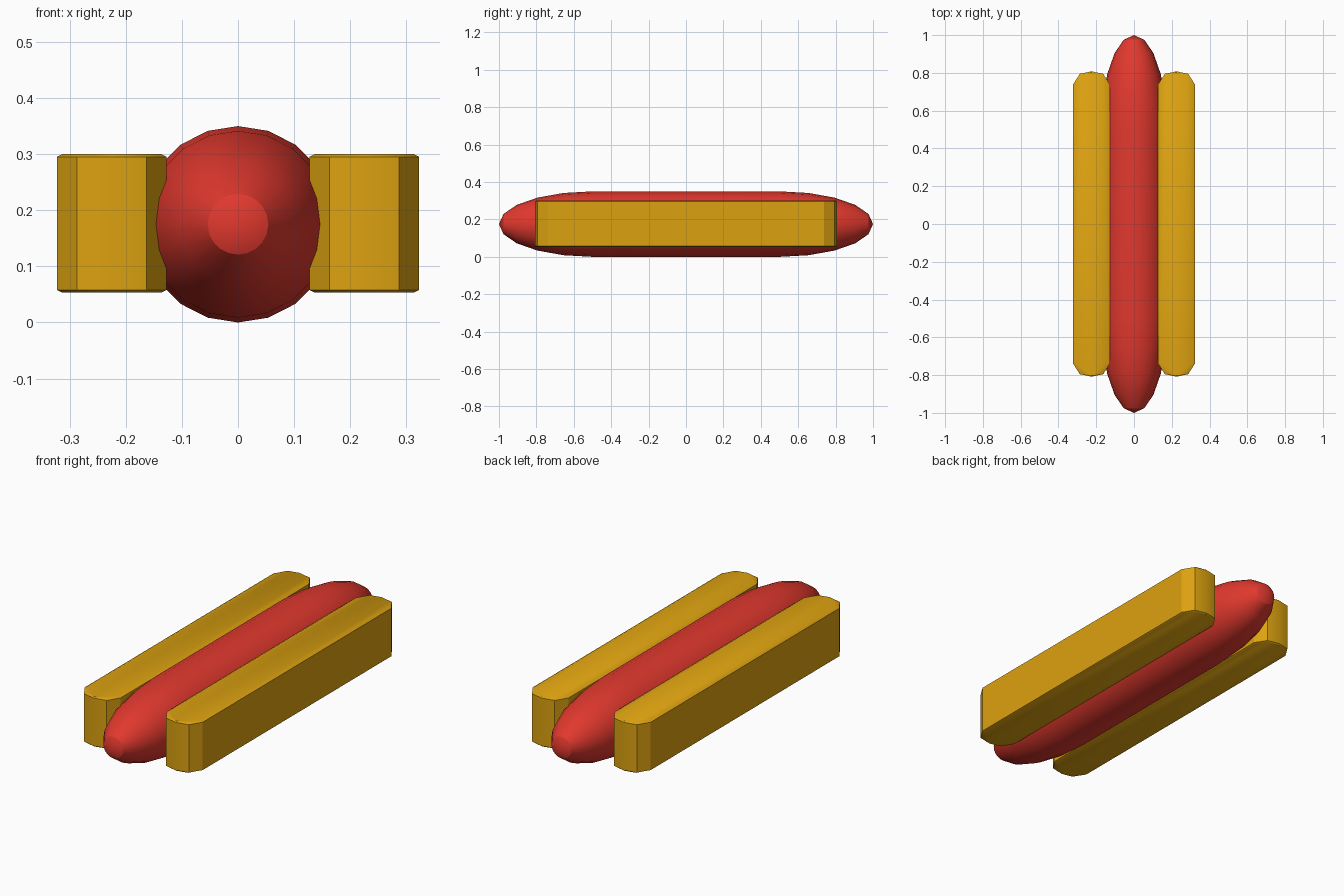
import bpy, bmesh, math

if "Cube" in bpy.data.objects:
    bpy.data.objects.remove(bpy.data.objects["Cube"])


def material(name, color):
    mat = bpy.data.materials.new(name)
    mat.diffuse_color = (*color, 1)
    mat.use_nodes = True
    mat.node_tree.nodes["Principled BSDF"].inputs["Base Color"].default_value = mat.diffuse_color
    return mat


def make_object(name, bm, mat):
    bmesh.ops.recalc_face_normals(bm, faces=bm.faces[:])
    mesh = bpy.data.meshes.new(name)
    bm.to_mesh(mesh)
    bm.free()
    mesh.materials.append(mat)
    obj = bpy.data.objects.new(name, mesh)
    bpy.context.collection.objects.link(obj)
    bpy.ops.object.select_all(action='DESELECT')
    obj.select_set(True)
    bpy.context.view_layer.objects.active = obj
    bpy.ops.object.shade_smooth_by_angle(angle=math.radians(30))
    return obj


def skin(bm, rings):
    # Bridge consecutive closed rings with quads
    for a, b in zip(rings, rings[1:]):
        n = len(a)
        for i in range(n):
            j = (i + 1) % n
            bm.faces.new((a[i], a[j], b[j], b[i]))


red = material("sausage_red", (0.75, 0.04, 0.027))
gold = material("bun_gold", (0.72, 0.36, 0.005))

# Sausage: straight middle with long elliptical ends
SIDES, RADIUS, CENTRE_Z = 20, 0.175, 0.175
angles = [math.radians(18 * k) for k in range(5)]
half = [(0.5 + 0.5 * math.sin(a), RADIUS * math.cos(a)) for a in angles]
profile = [(-y, r) for y, r in reversed(half)] + half
bm = bmesh.new()
rings = []
for y, r in profile:
    rings.append([bm.verts.new((r * math.sin(math.tau * k / SIDES), y,
                                CENTRE_Z + r * math.cos(math.tau * k / SIDES)))
                  for k in range(SIDES)])
skin(bm, rings)
for y, ring in ((-1, rings[0]), (1, rings[-1])):
    tip = bm.verts.new((0, y, CENTRE_Z))
    for i in range(SIDES):
        bm.faces.new((ring[i], ring[(i + 1) % SIDES], tip))
make_object("sausage", bm, red)

# Bun halves: plan outline with rounded ends, thin chamfer at top and bottom
end = [(-0.098, 0.738), (-0.062, 0.795), (0, 0.808), (0.062, 0.795), (0.098, 0.738)]
outline = end + [(x, -y) for x, y in reversed(end)]
levels = [(0.053, 0.90, 0.993), (0.058, 1, 1), (0.295, 1, 1), (0.300, 0.90, 0.993)]
for name, cx in (("left_bun", -0.225), ("right_bun", 0.225)):
    bm = bmesh.new()
    rings = [[bm.verts.new((cx + x * sx, y * sy, z)) for x, y in outline]
             for z, sx, sy in levels]
    skin(bm, rings)
    bm.faces.new(rings[0])
    bm.faces.new(rings[-1])
    make_object(name, bm, gold)
